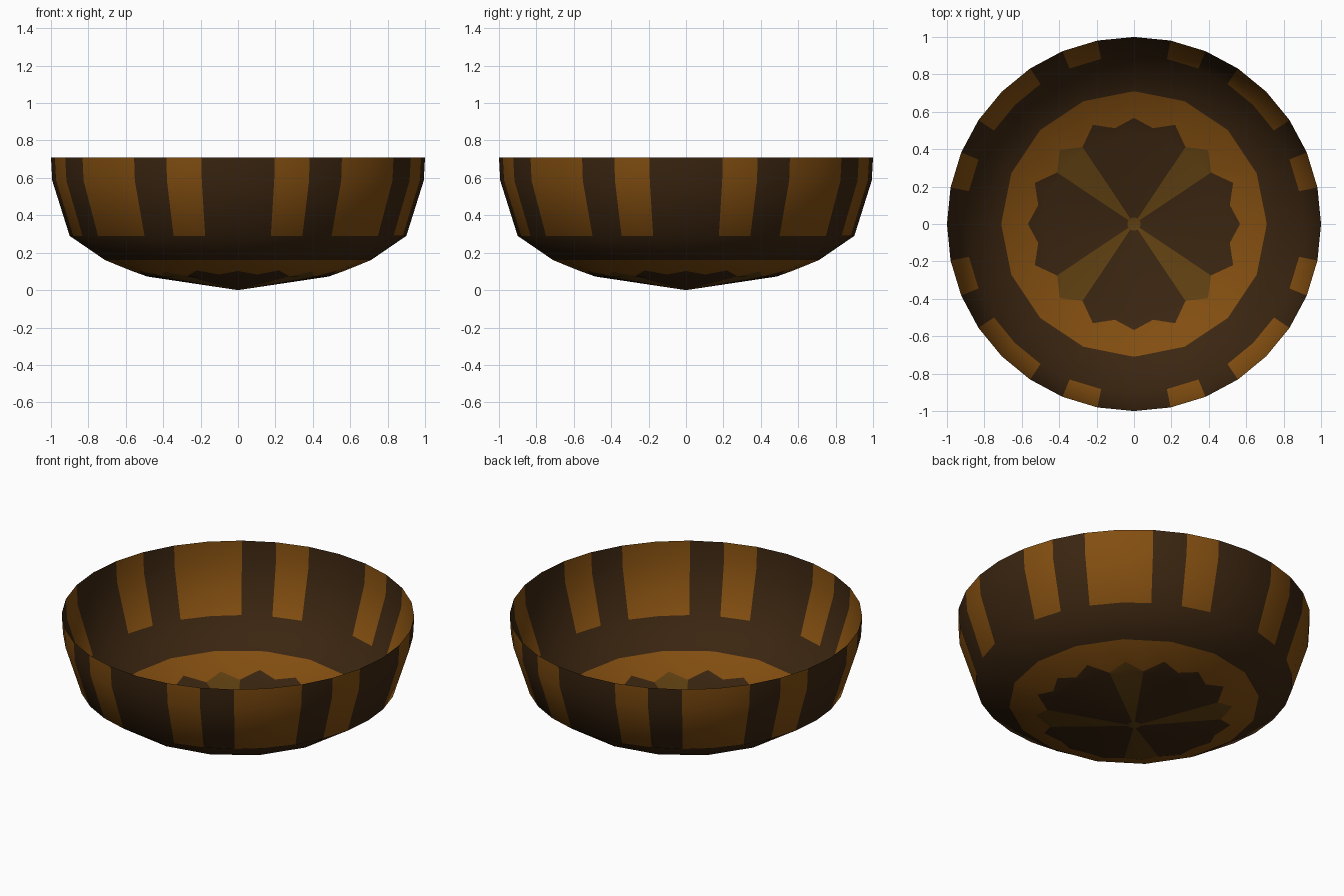
import bpy, bmesh, math

if "Cube" in bpy.data.objects:
    bpy.data.objects.remove(bpy.data.objects["Cube"])

SIDES = 32
STEP = 2 * math.pi / SIDES


def material(name, rgb):
    m = bpy.data.materials.new(name)
    m.diffuse_color = (*rgb, 1)
    m.use_nodes = True
    m.node_tree.nodes["Principled BSDF"].inputs["Base Color"].default_value = m.diffuse_color
    return m


DARK, AMBER, OLIVE = 0, 1, 2
mats = [material("dark_brown", (0.043, 0.0185, 0.0053)),
        material("amber_brown", (0.225, 0.076, 0.0052)),
        material("olive_brown", (0.115, 0.051, 0.0056))]

# Scalloped edge of the flower, repeating every quarter turn
SCALLOP = [0.567, 0.522, 0.574, 0.495, 0.56, 0.495, 0.574, 0.522]


def floor_z(r):
    # Shallow cone, then a steeper band
    return 0.15 * r if r < 0.5 else 0.075 + (r - 0.5) * 0.405


def ring(bm, radius, height):
    verts = []
    for k in range(SIDES):
        r, a = radius(k), k * STEP
        verts.append(bm.verts.new((r * math.sin(a), r * math.cos(a), height(r, k))))
    return verts


def coarse(r):
    # 16-sided ring: odd points sit on the middle of each edge
    return lambda k: r * (math.cos(STEP) if k % 2 else 1)


bm = bmesh.new()
rings = [
    ring(bm, lambda k: 0.035, lambda r, k: floor_z(r)),
    ring(bm, lambda k: 0.485, lambda r, k: floor_z(r)),
    ring(bm, lambda k: SCALLOP[k % 8], lambda r, k: floor_z(r)),
    ring(bm, coarse(0.71), lambda r, k: 0.16),
    ring(bm, lambda k: 0.9, lambda r, k: 0.29),
    ring(bm, lambda k: 0.993, lambda r, k: 0.585),
    ring(bm, lambda k: 1.0, lambda r, k: 0.71),
]


def colour(band, k):
    s = k % 8
    if band in (0, 1):                      # flower petals
        return OLIVE if s in (3, 4) else DARK
    if band == 2:                           # plain ring round the flower
        return AMBER
    if band == 3:
        return DARK
    return AMBER if s in (1, 3, 4, 6) else DARK   # wall panels


# Flower centre
centre = bm.verts.new((0, 0, 0))
for k in range(SIDES):
    f = bm.faces.new((centre, rings[0][k], rings[0][(k + 1) % SIDES]))
    f.material_index = OLIVE

# Floor bands and wall bands
for band in range(len(rings) - 1):
    lo, hi = rings[band], rings[band + 1]
    for k in range(SIDES):
        n = (k + 1) % SIDES
        f = bm.faces.new((lo[k], hi[k], hi[n], lo[n]))
        f.material_index = colour(band, k)

# Outside is the front of the surface
bmesh.ops.recalc_face_normals(bm, faces=bm.faces)
bm.normal_update()
if sum(f.normal.z for f in bm.faces) > 0:
    bmesh.ops.reverse_faces(bm, faces=bm.faces)
for f in bm.faces:
    f.smooth = True

mesh = bpy.data.meshes.new("bowl")
bm.to_mesh(mesh)
bm.free()
for m in mats:
    mesh.materials.append(m)
bowl = bpy.data.objects.new("bowl", mesh)
bpy.context.collection.objects.link(bowl)
